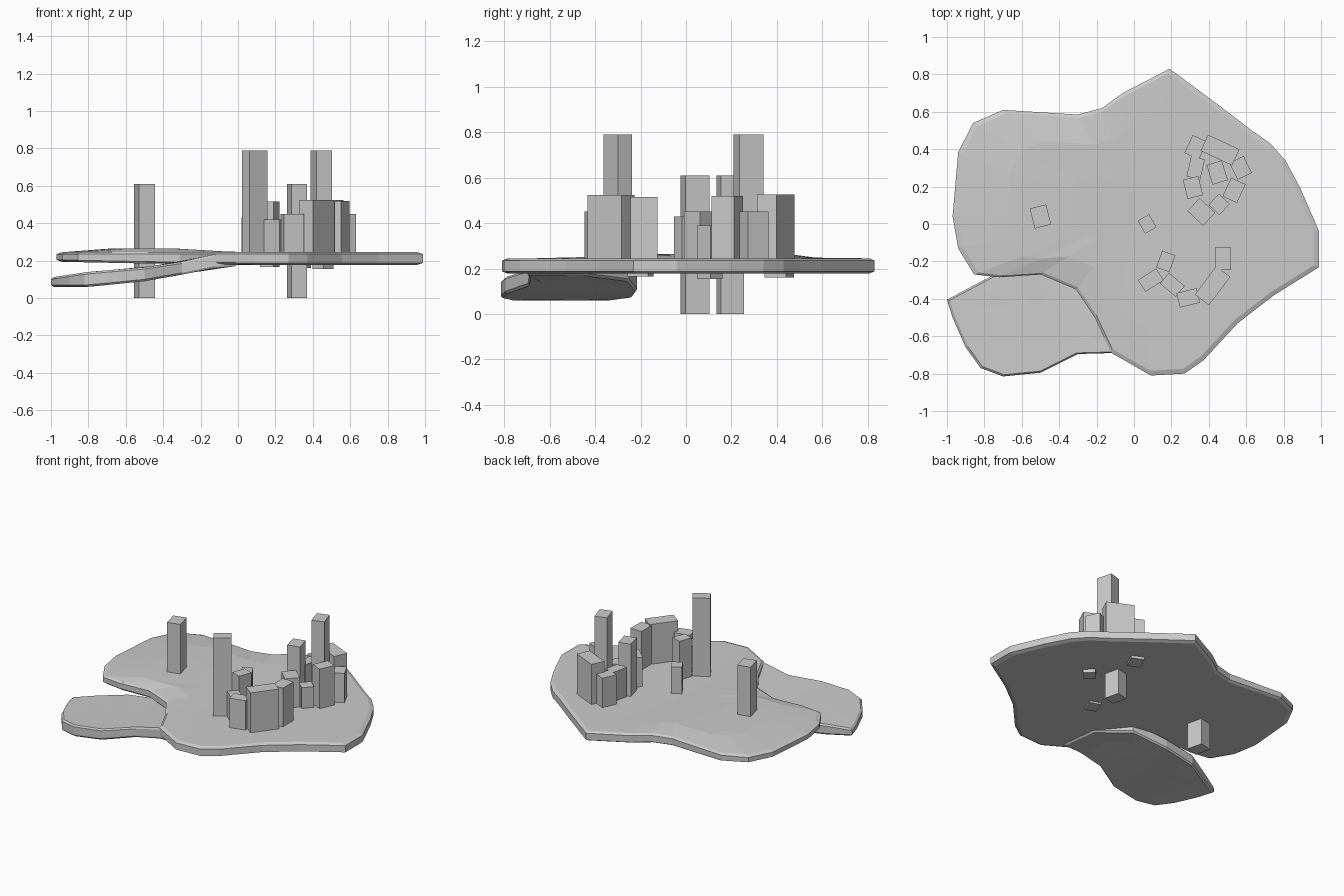
import bpy, bmesh
from math import radians

if "Cube" in bpy.data.objects:
    bpy.data.objects.remove(bpy.data.objects["Cube"])


def ramp(x, pts):
    """Piecewise linear value at x."""
    for (x0, v0), (x1, v1) in zip(pts, pts[1:]):
        if x <= x1:
            t = max(0, (x - x0) / (x1 - x0))
            return v0 + (v1 - v0) * t
    return pts[-1][1]


def slab(name, outline, centre, top, bottom):
    """Closed plate made of rings shrinking towards a centre."""
    bm = bmesh.new()
    cx, cy = centre
    # (scale, use top surface, edge inset)
    layers = [(0.35, 0, 0), (0.7, 0, 0), (0.97, 0, 0), (1, 0, 0.01),
              (1, 1, -0.01), (0.97, 1, 0), (0.7, 1, 0), (0.35, 1, 0)]
    rings = []
    for s, up, dz in layers:
        ring = []
        for px, py in outline:
            x, y = cx + (px - cx) * s, cy + (py - cy) * s
            z = (top if up else bottom)(x, y, s) + dz
            ring.append(bm.verts.new((x, y, z)))
        rings.append(ring)
    n = len(outline)
    for a, b in zip(rings, rings[1:]):
        for i in range(n):
            j = (i + 1) % n
            bm.faces.new((a[i], a[j], b[j], b[i]))
    for ring, f in ((rings[0], bottom), (rings[-1], top)):
        c = bm.verts.new((cx, cy, f(cx, cy, 0)))
        for i in range(n):
            bm.faces.new((ring[i], ring[(i + 1) % n], c))
    bmesh.ops.recalc_face_normals(bm, faces=bm.faces)
    me = bpy.data.meshes.new(name)
    bm.to_mesh(me)
    bm.free()
    ob = bpy.data.objects.new(name, me)
    bpy.context.collection.objects.link(ob)
    return ob


def tower(name, x, y, w, d, rot, top, bottom=0.19):
    bpy.ops.mesh.primitive_cube_add(size=1, location=(x, y, (top + bottom) / 2),
                                    rotation=(0, 0, radians(rot)))
    ob = bpy.context.object
    ob.name = name
    ob.scale = (w, d, top - bottom)


# Main island plate, slightly domed on the left
island = [(.19, .83), (-.06, .70), (-.17, .62), (-.30, .585), (-.70, .61),
          (-.86, .54), (-.94, .385), (-.97, .04), (-.94, -.13), (-.855, -.27),
          (-.72, -.285), (-.50, -.27), (-.31, -.35), (-.21, -.50), (-.12, -.69),
          (.09, -.81), (.27, -.80), (.37, -.73), (.555, -.53), (.75, -.38),
          (.99, -.23), (.99, -.04), (.89, .19), (.81, .34), (.73, .43),
          (.63, .50), (.46, .63)]
slab("island_plate", island, (0, .05),
     lambda x, y, s: .245 + (.02 * min(1, -3 * x) if x < 0 and s < .9 else 0),
     lambda x, y, s: ramp(x, [(-1, .195), (-.5, .185), (0, .178), (1, .178)]))

# Lower peninsula sloping down to the left and tucking under the island
lower = [(-1, -.405), (-.97, -.50), (-.90, -.66), (-.82, -.77), (-.70, -.815),
         (-.50, -.795), (-.30, -.695), (-.12, -.69), (.0, -.70), (-.03, -.45),
         (-.2, -.25), (-.45, -.215), (-.68, -.235), (-.86, -.33)]
slab("lower_peninsula", lower, (-.5, -.5),
     lambda x, y, s: ramp(x, [(-1, .11), (-.8, .14), (-.5, .165), (-.3, .195),
                              (-.1, .24), (.1, .242)]),
     lambda x, y, s: ramp(x, [(-1, .06), (-.8, .06), (-.5, .09), (-.3, .125),
                              (-.1, .165), (.1, .178)]))

# Towers: x, y, width, depth, turn, top, (bottom)
south = [(-.50, .04, .09, .11, 14, .61, 0), (.07, 0, .07, .08, 30, .43),
         (.09, -.30, .115, .075, 33, .79), (.17, -.20, .075, .095, -20, .515, .165),
         (.205, -.325, .11, .075, -40, .42), (.29, -.395, .11, .08, 14, .45),
         (.42, -.33, .19, .095, 53, .523), (.475, -.185, .085, .12, 0, .515)]
north = [(.315, .195, .085, .105, 14, .61, 0), (.33, .30, .075, .11, -13, .45),
         (.33, .41, .085, .105, -25, .45, .16), (.46, .395, .185, .095, -25, .525),
         (.445, .275, .085, .11, 17, .79), (.57, .30, .085, .10, 26, .45),
         (.535, .18, .085, .11, -25, .52), (.455, .105, .08, .08, -43, .39, .155),
         (.36, .065, .115, .095, -43, .45)]
for group, rows in (("south", south), ("north", north)):
    for i, row in enumerate(rows):
        tower(f"{group}_tower_{i + 1}", *row)
